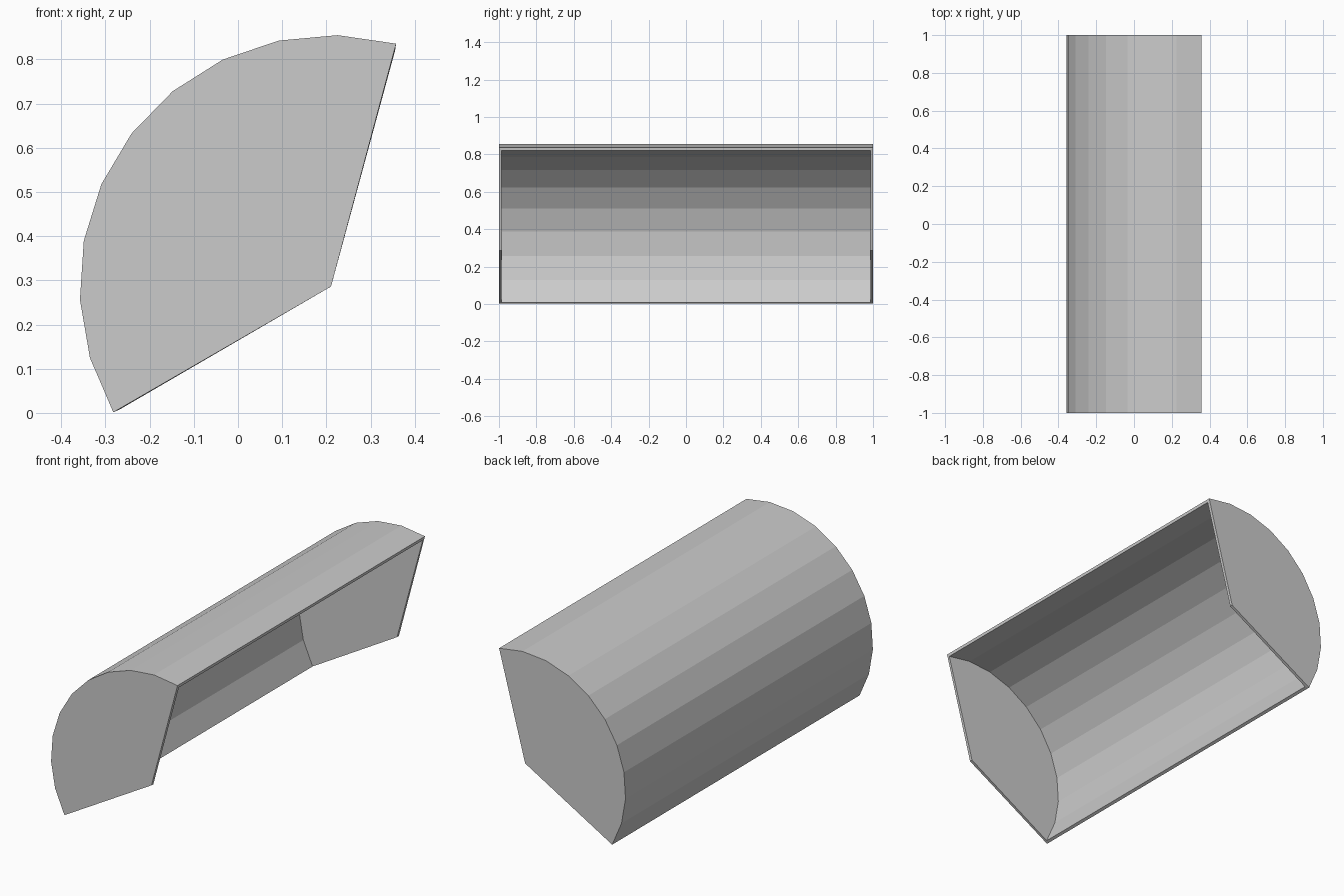
import bpy, bmesh
from math import radians, cos, sin

if "Cube" in bpy.data.objects:
    bpy.data.objects.remove(bpy.data.objects["Cube"])

PIVOT_X, PIVOT_Z, RADIUS, SEGMENTS = 0.2105, 0.286, 0.569, 10

# Wedge profile: faceted arc plus the pivot corner
arc = []
for i in range(SEGMENTS + 1):
    a = radians(210 - 135 * i / SEGMENTS)
    arc.append((PIVOT_X + RADIUS * cos(a), PIVOT_Z + RADIUS * sin(a)))
profile = arc + [(PIVOT_X, PIVOT_Z)]

# Curved wall and two end plates, open on the two flat sides
bm = bmesh.new()
front = [bm.verts.new((x, -1, z)) for x, z in profile]
back = [bm.verts.new((x, 1, z)) for x, z in profile]
bm.faces.new(front)
bm.faces.new(back)
for i in range(SEGMENTS):
    bm.faces.new((front[i], front[i + 1], back[i + 1], back[i]))
bmesh.ops.recalc_face_normals(bm, faces=bm.faces)

# Make the normals point outwards so the thickness goes inwards
bm.normal_update()
if min(bm.faces, key=lambda f: f.calc_center_median().y).normal.y > 0:
    bmesh.ops.reverse_faces(bm, faces=bm.faces)

mesh = bpy.data.meshes.new("quarter_drum_shell")
bm.to_mesh(mesh)
bm.free()
shell = bpy.data.objects.new("quarter_drum_shell", mesh)
bpy.context.collection.objects.link(shell)

# Thin sheet thickness
sheet = shell.modifiers.new("thickness", 'SOLIDIFY')
sheet.thickness = 0.015
sheet.offset = -1
sheet.use_even_offset = True
